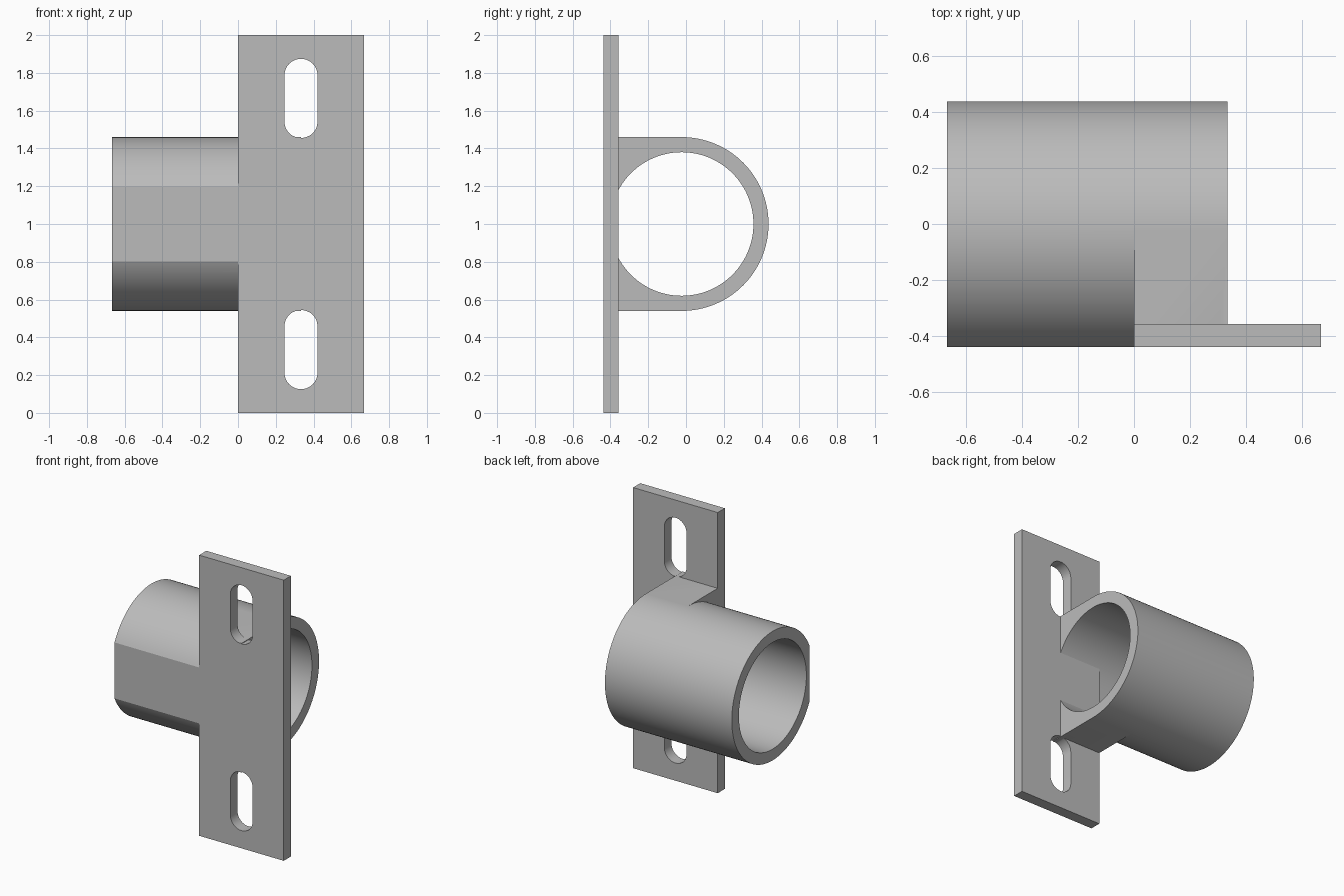
import bpy
import math

if "Cube" in bpy.data.objects:
    bpy.data.objects.remove(bpy.data.objects["Cube"], do_unlink=True)

# Main dimensions
FRONT, BACK = -0.4375, -0.357      # plate faces
AXIS_Y, AXIS_Z = -0.023, 1.0       # tube axis
OUTER, INNER = 0.46, 0.38
TUBE_L, TUBE_R = -0.667, 0.333
PLATE_R = 0.667

steel = bpy.data.materials.new("grey_steel")
steel.use_nodes = True
steel.diffuse_color = (0.5, 0.5, 0.5, 1)
steel.node_tree.nodes["Principled BSDF"].inputs["Base Color"].default_value = (0.5, 0.5, 0.5, 1)


def finish(name):
    obj = bpy.context.object
    obj.name = name
    bpy.ops.object.transform_apply(location=True, rotation=True, scale=True)
    obj.data.materials.append(steel)
    return obj


def box(name, x, y, z):
    spans = (x, y, z)
    bpy.ops.mesh.primitive_cube_add(size=1, location=[(a + b) / 2 for a, b in spans])
    bpy.context.object.scale = [b - a for a, b in spans]
    return finish(name)


def rod(name, radius, length, centre, axis, sides):
    turn = (0, math.pi / 2, 0) if axis == "x" else (math.pi / 2, 0, 0)
    bpy.ops.mesh.primitive_cylinder_add(vertices=sides, radius=radius, depth=length,
                                        location=centre, rotation=turn)
    return finish(name)


def combine(target, tool, operation):
    mod = target.modifiers.new(operation.lower(), "BOOLEAN")
    mod.operation, mod.solver, mod.object = operation, "EXACT", tool
    bpy.context.view_layer.objects.active = target
    bpy.ops.object.modifier_apply(modifier=mod.name)
    bpy.data.objects.remove(tool, do_unlink=True)


# Tube with a square neck reaching forward to the plate
mid_x = (TUBE_L + TUBE_R) / 2
bracket = rod("pipe_bracket", OUTER, TUBE_R - TUBE_L, (mid_x, AXIS_Y, AXIS_Z), "x", 128)
neck = box("neck", (0, TUBE_R), (FRONT - 0.1, AXIS_Y), (AXIS_Z - OUTER, AXIS_Z + OUTER))
combine(bracket, neck, "UNION")

# Bore, and the flat cut along the front of the tube
bore = rod("bore", INNER, 2, (mid_x, AXIS_Y, AXIS_Z), "x", 128)
combine(bracket, bore, "DIFFERENCE")
trim = box("front_trim", (-1, 1), (-1, FRONT), (0, 2))
combine(bracket, trim, "DIFFERENCE")

# Mounting plate with two upright slots
plate = box("mounting_plate", (0, PLATE_R), (FRONT, BACK), (0, 2))
slot_r, slot_x, slot_half = 0.0875, PLATE_R / 2, 0.122
for z in (0.335, 1.665):
    slot = box("slot", (slot_x - slot_r, slot_x + slot_r), (-0.6, -0.2),
               (z - slot_half, z + slot_half))
    combine(plate, slot, "DIFFERENCE")
    for side in (-1, 1):
        end = rod("slot_end", slot_r, 0.4, (slot_x, -0.4, z + side * slot_half), "y", 48)
        combine(plate, end, "DIFFERENCE")

combine(bracket, plate, "UNION")

# Keep one material slot and smooth the round walls only
bracket.data.materials.clear()
bracket.data.materials.append(steel)
bpy.ops.object.select_all(action="DESELECT")
bracket.select_set(True)
bpy.context.view_layer.objects.active = bracket
bpy.ops.object.shade_smooth_by_angle(angle=math.radians(20))
